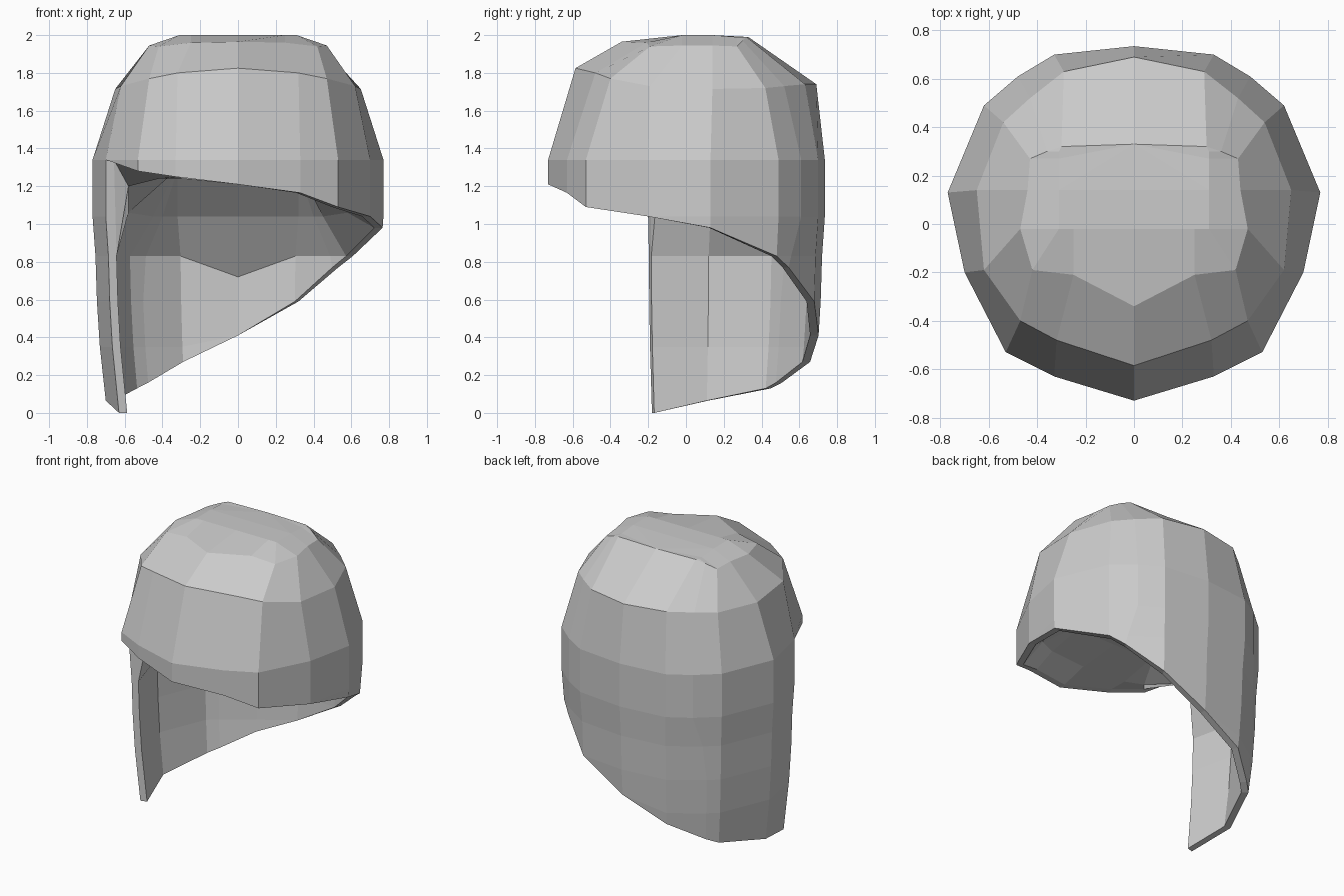
import bpy
import bmesh

if "Cube" in bpy.data.objects:
    bpy.data.objects.remove(bpy.data.objects["Cube"])

# Half rings, front centre -> right side -> back centre (mirrored for the left)
widest = [(0, -.73), (.33, -.63), (.53, -.53), (.70, -.20), (.77, .13),
          (.62, .49), (.48, .61), (.33, .70), (0, .735)]
upper = [(0, -.585, 1.825), (.32, -.48, 1.80), (.47, -.40, 1.77), (.62, -.19, 1.73),
         (.65, .14, 1.715), (.54, .42, 1.72), (.43, .52, 1.73), (.29, .63, 1.74), (0, .69, 1.74)]
crown = [(0, -.34, 1.965), (.25, -.21, 1.96), (.42, -.19, 1.94), (.47, -.02, 1.945),
         (.44, .14, 1.945), (.43, .27, 1.94), (.36, .30, 1.97), (.30, .32, 1.99), (0, .33, 1.99)]
# Underside vault, halfway between lining and its flat top
vault = [(0, -.50, 1.26), (.30, -.45, 1.24), (.42, -.40, 1.24), (.58, -.15, 1.20),
         (.58, .13, 1.06), (.45, .40, 1.04), (.40, .44, 1.04), (.32, .47, 1.04), (0, .49, 1.04)]

# Columns around the shell: (half-ring index, side, rim height)
columns = [(0, 1, 1.21), (1, 1, 1.165), (2, 1, 1.09), (3, 1, 1.04), (4, 1, .98),
           (5, 1, .83), (6, 1, .77), (7, 1, .59), (8, 1, .41),
           (7, -1, .27), (6, -1, .16), (5, -1, .13), (4, -1, .065), (3, -1, 0),
           (3, -1, 1.34), (2, -1, 1.28), (1, -1, 1.25)]
SEAM = 13      # front edge of the long left flap, below the brim
THICK = .045

# Height levels of the wall and how far it tapers in
levels = [(1.34, 1), (1.04, 1), (.83, .98), (.59, .97), (.35, .95), (0, .90)]


def taper(z):
    for (z1, s1), (z0, s0) in zip(levels, levels[1:]):
        if z >= z0:
            return s0 + (s1 - s0) * min(1, (z - z0) / (z1 - z0))
    return levels[-1][1]


def wall(i, side, z, inset=0):
    x, y = widest[i]
    if i == 6:  # this column swings sideways towards the bottom
        t = min(1, max(0, (1.04 - z) / .3))
        x, y = x + .07 * t, y - .06 * t
    s = taper(z) - inset / (x * x + y * y) ** .5
    return (x * s * side, y * s, z)


def outer(i, side, rim):
    x, y, _ = crown[i]
    top = [(min(x, .31) * side, max(y, -.02), 1.99 if y > .2 else 2)]
    top += [(p[i][0] * side, p[i][1], p[i][2]) for p in (crown, upper)]
    return top + [wall(i, side, max(z, rim)) for z, _ in levels]


def inner(i, side, rim):
    # vault top and middle, then the lining down to the rim
    x, y, z = vault[i]
    start = .72 if i == 8 else .83
    pts = [(min(x, .32) * side, max(-.2, min(y, .23)), 1.29), (x * side, y, z)]
    return pts + [wall(i, side, max(min(z, start), rim), THICK) for z, _ in levels]


bm = bmesh.new()
index = {}


def face(*points):
    vs = []
    for p in points:
        key = tuple(round(c, 4) + 0.0 for c in p)
        if key not in index:
            index[key] = bm.verts.new(key)
        if index[key] not in vs:
            vs.append(index[key])
    if len(vs) > 2:
        bm.faces.new(vs)


out = [outer(*c) for c in columns]
lin = [inner(*c) for c in columns]
n = len(columns)

for k in range(n):
    j = (k + 1) % n
    # vault strips
    for r in range(2):
        face(lin[k][r], lin[j][r], lin[j][r + 1], lin[k][r + 1])
    if k == SEAM:
        continue
    # outer wall, lining and rim
    for r in range(len(out[k]) - 1):
        face(out[k][r + 1], out[j][r + 1], out[j][r], out[k][r])
    for r in range(2, len(lin[k]) - 1):
        face(lin[k][r], lin[j][r], lin[j][r + 1], lin[k][r + 1])
    face(out[k][-1], lin[k][-1], lin[j][-1], out[j][-1])
face(*[c[0] for c in lin])

# Front edge strip of the flap
face(*out[SEAM][3:], *lin[SEAM][:1:-1], lin[SEAM + 1][2])

# Flat crown, bent slightly at the back
tops = [c[0] for c in out]
face(*[p for p in tops if p[1] < .2])
face(*[p for p in tops if p[1] > .1])

bmesh.ops.recalc_face_normals(bm, faces=bm.faces)
bmesh.ops.triangulate(bm, faces=[f for f in bm.faces if len(f.verts) > 4])
mesh = bpy.data.meshes.new("hair_shell")
bm.to_mesh(mesh)
bm.free()
shell = bpy.data.objects.new("hair_shell", mesh)
bpy.context.collection.objects.link(shell)
